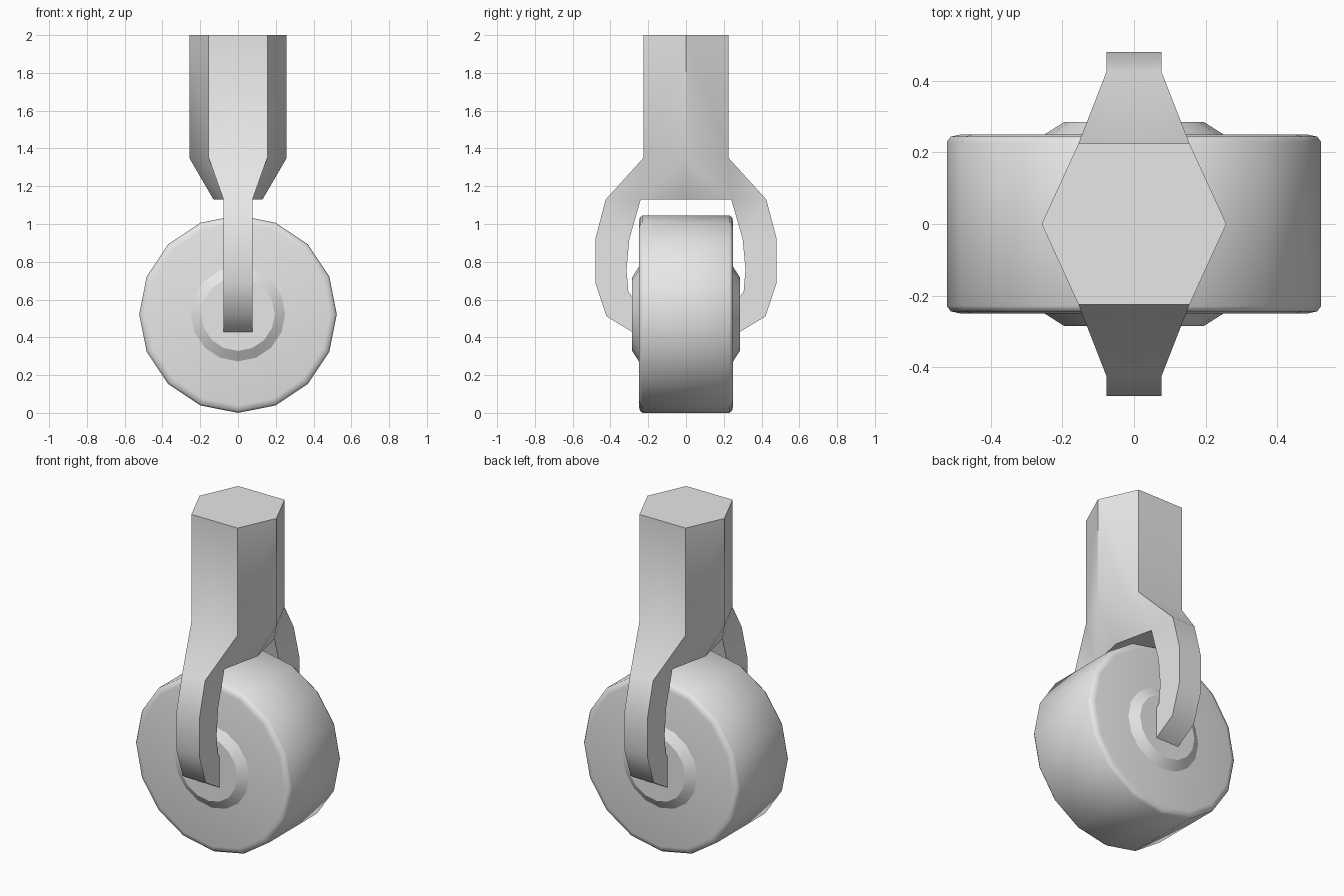
import bpy, bmesh, math

cube = bpy.data.objects.get("Cube")
if cube:
    bpy.data.objects.remove(cube, do_unlink=True)

GREY = (0.8, 0.8, 0.8, 1)
metal = bpy.data.materials.new("light_grey")
metal.use_nodes = True
metal.diffuse_color = GREY
metal.node_tree.nodes["Principled BSDF"].inputs["Base Color"].default_value = GREY


def finish(name, bm, angle):
    bmesh.ops.remove_doubles(bm, verts=bm.verts, dist=0.0005)
    bmesh.ops.recalc_face_normals(bm, faces=bm.faces)
    mesh = bpy.data.meshes.new(name)
    bm.to_mesh(mesh)
    bm.free()
    mesh.materials.append(metal)
    obj = bpy.data.objects.new(name, mesh)
    bpy.context.collection.objects.link(obj)
    bpy.ops.object.select_all(action="DESELECT")
    obj.select_set(True)
    bpy.context.view_layer.objects.active = obj
    bpy.ops.object.shade_smooth_by_angle(angle=math.radians(angle))
    return obj


def lathe(name, half_profile, angle, sides=16, height=0.523):
    """Turn a (radius, y) half profile, mirrored in y, around the axle."""
    profile = half_profile + [(r, -y) for r, y in reversed(half_profile)]
    bm = bmesh.new()
    rings = []
    for r, y in profile:
        rings.append([bm.verts.new((r * math.sin(math.tau * i / sides), y,
                                    height + r * math.cos(math.tau * i / sides)))
                      for i in range(sides)])
    for a, b in zip(rings, rings[1:]):
        for i in range(sides):
            j = (i + 1) % sides
            bm.faces.new((a[i], a[j], b[j], b[i]))
    bm.faces.new(rings[0])
    bm.faces.new(rings[-1])
    return finish(name, bm, angle)


# Wheel with rounded rims, and the raised hub through it
lathe("wheel", [(0.485, 0.25), (0.512, 0.244), (0.523, 0.229)], 50)
lathe("hub", [(0.195, 0.285), (0.25, 0.25)], 30)

# Fork: one quarter of the hexagonal stem and one arm, mirrored twice
TOP, SHOULDER, CROTCH = 2.0, 1.35, 1.13
WIDE, FLAT, DEPTH = 0.258, 0.155, 0.225
ARM, UNDER = 0.077, 0.13
outer = [(0.425, CROTCH), (0.48, 0.92), (0.48, 0.69), (0.42, 0.51), (0.27, 0.42)]
inner = [(0.24, CROTCH), (0.30, 0.92), (0.315, 0.76), (0.305, 0.64), (0.27, 0.6)]

bm = bmesh.new()


def face(*points):
    bm.faces.new([bm.verts.new(p) for p in points])


def strip(a, b):
    """Face across half the arm between two (y, z) points."""
    face((0, *a), (ARM, *a), (ARM, *b), (0, *b))


# Stem
face((0, 0, TOP), (WIDE, 0, TOP), (FLAT, DEPTH, TOP), (0, DEPTH, TOP))
face((WIDE, 0, TOP), (FLAT, DEPTH, TOP), (FLAT, DEPTH, SHOULDER), (WIDE, 0, SHOULDER))
face((0, DEPTH, TOP), (FLAT, DEPTH, TOP), (FLAT, DEPTH, SHOULDER), (0, DEPTH, SHOULDER))

# Tapered shoulder
face((WIDE, 0, SHOULDER), (FLAT, DEPTH, SHOULDER), (ARM, *inner[0]), (UNDER, 0, CROTCH))
face((FLAT, DEPTH, SHOULDER), (ARM, *outer[0]), (ARM, *inner[0]))
face((0, DEPTH, SHOULDER), (FLAT, DEPTH, SHOULDER), (ARM, *outer[0]), (0, *outer[0]))
face((0, 0, CROTCH), (UNDER, 0, CROTCH), (ARM, *inner[0]), (0, *inner[0]))

# Curved arm
for i in range(len(outer) - 1):
    strip(outer[i], outer[i + 1])
    strip(inner[i], inner[i + 1])
    face((ARM, *outer[i]), (ARM, *outer[i + 1]), (ARM, *inner[i + 1]), (ARM, *inner[i]))
strip(outer[-1], inner[-1])

for axis in (0, 1):
    copy = bmesh.ops.duplicate(bm, geom=bm.verts[:] + bm.edges[:] + bm.faces[:])
    for v in copy["geom"]:
        if isinstance(v, bmesh.types.BMVert):
            v.co[axis] = -v.co[axis]
    bmesh.ops.remove_doubles(bm, verts=bm.verts, dist=0.0005)
finish("fork", bm, 46)
